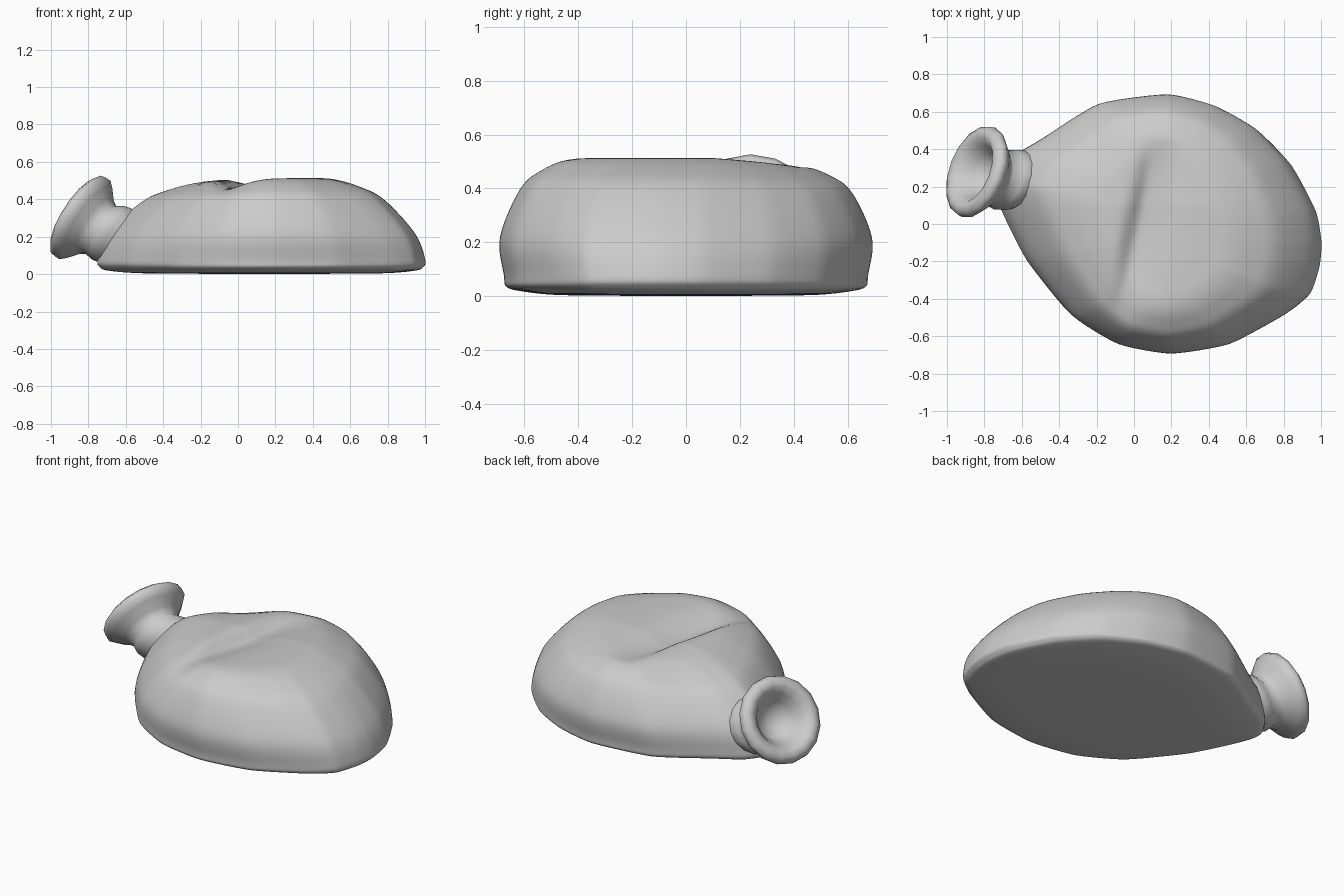
import bpy, bmesh, math
from mathutils import Vector

cube = bpy.data.objects.get("Cube")
if cube:
    bpy.data.objects.remove(cube)

grey = bpy.data.materials.new("soft grey")
grey.use_nodes = True
grey.diffuse_color = (0.6, 0.6, 0.6, 1)
grey.node_tree.nodes["Principled BSDF"].inputs["Base Color"].default_value = (0.6, 0.6, 0.6, 1)


def spline(points, steps, closed, slack=0.5):
    """Cardinal spline through the points; less slack keeps it nearer the chords."""
    pts = [Vector(p) for p in points]
    n = len(pts)
    pick = (lambda i: pts[i % n]) if closed else (lambda i: pts[max(0, min(n - 1, i))])
    out = []
    for i in range(n if closed else n - 1):
        a, b, c, d = (pick(i + k) for k in (-1, 0, 1, 2))
        for s in range(steps):
            t = s / steps
            ease = t * t * (3 - 2 * t)
            out.append(b.lerp(c, ease) + (c - a) * (slack * t * (1 - t) ** 2)
                       - (d - b) * (slack * t * t * (1 - t)))
    return out if closed else out + [pts[-1]]


def loft(name, rings, start, end):
    """Skin a stack of closed rings, with a pole point at each end."""
    bm = bmesh.new()
    loops = [[bm.verts.new(p) for p in ring] for ring in rings]
    n = len(loops[0])
    for low, high in zip(loops, loops[1:]):
        for i in range(n):
            j = (i + 1) % n
            bm.faces.new((low[i], low[j], high[j], high[i]))
    for loop, pole in ((loops[0], start), (loops[-1], end)):
        tip = bm.verts.new(pole)
        for i in range(n):
            bm.faces.new((loop[i], loop[(i + 1) % n], tip))
    bmesh.ops.recalc_face_normals(bm, faces=bm.faces)
    mesh = bpy.data.meshes.new(name)
    bm.to_mesh(mesh)
    bm.free()
    mesh.materials.append(grey)
    mesh.shade_smooth()
    obj = bpy.data.objects.new(name, mesh)
    bpy.context.collection.objects.link(obj)
    return obj


# Bag body: footprint scaled through a stack of levels
CENTRE = Vector((0.15, 0))
outline = [(1, -0.1), (0.97, 0.07), (0.84, 0.32), (0.66, 0.51), (0.44, 0.63), (0.18, 0.69),
           (-0.2, 0.64), (-0.5, 0.46), (-0.66, 0.36), (-0.75, 0.22), (-0.7, 0.06),
           (-0.57, -0.2), (-0.34, -0.49), (-0.09, -0.64), (0.2, -0.69), (0.52, -0.64),
           (0.81, -0.49), (0.94, -0.38), (0.99, -0.23)]
levels = [(0.4, 0.4, 0.002), (0.75, 0.7, 0.005), (0.93, 0.88, 0.018), (0.985, 0.965, 0.035),
          (1, 0.98, 0.08), (0.935, 1, 0.22), (0.74, 0.89, 0.4), (0.58, 0.77, 0.47),
          (0.42, 0.63, 0.508), (0.28, 0.42, 0.513), (0.14, 0.21, 0.512), (0.02, 0.03, 0.51)]

# Fold across the top, steep on its left wall and gentle on its right
FOLD_A, FOLD_B = Vector((-0.09, -0.58)), Vector((0.13, 0.47))


def top_drop(x, y):
    """Fold depth plus the slight sag towards the left and the back."""
    along = (FOLD_B - FOLD_A).normalized()
    rel = Vector((x, y)) - (FOLD_A + FOLD_B) / 2
    t = rel.dot(along) / ((FOLD_B - FOLD_A).length / 2)
    across = rel.x * along.y - rel.y * along.x
    width = 0.065 if across < 0 else 0.13
    fold = 0.065 * max(0, 1 - t * t) * math.exp(-(across / width) ** 2)
    return fold + min(0.02, 0.1 * max(0, -x)) + min(0.025, 0.08 * max(0, y - 0.1))


def body_point(p, level):
    x = CENTRE.x + (p.x - CENTRE.x) * level.x
    y = p.y * level.y
    return (x, y, level.z - top_drop(x, y) * min(1, (level.z / 0.5) ** 3))


foot = spline(outline, 6, True, 0.3)
rings = [[body_point(p, lv) for p in foot] for lv in spline(levels, 6, False)]
top = levels[-1][2] - top_drop(CENTRE.x, 0)
loft("bag_body", rings, (CENTRE.x, 0, 0), (CENTRE.x, 0, top))

# Flared spout with a pinched neck, a rounded lip and a hollow mouth
WAIST = Vector((-0.735, 0.24, 0.235))
axis = Vector((-0.8, 0.3, 0.52)).normalized()
side = axis.cross(Vector((0, 0, 1))).normalized()
up = side.cross(axis)
bend = Vector((0.1, 0.25, 0.2))
SIDES = 16
profile = [(-0.28, 0.1), (-0.17, 0.14), (-0.1, 0.17), (-0.05, 0.17), (0, 0.15),
           (0.04, 0.175), (0.085, 0.225), (0.12, 0.255), (0.15, 0.25), (0.17, 0.22),
           (0.165, 0.185), (0.13, 0.15), (0.08, 0.12), (0.03, 0.08)]


def spout_point(t, r, k):
    a = 2 * math.pi * k / SIDES
    p = WAIST + axis * t + bend * max(0, -t) + (side * math.cos(a) + up * math.sin(a)) * r
    p.z = max(p.z, 0.01)
    return p


rings = [[spout_point(t, r, k) for k in range(SIDES)] for t, r in profile]
loft("spout", rings, WAIST + (bend - axis) * 0.29, WAIST + axis * 0.01)
